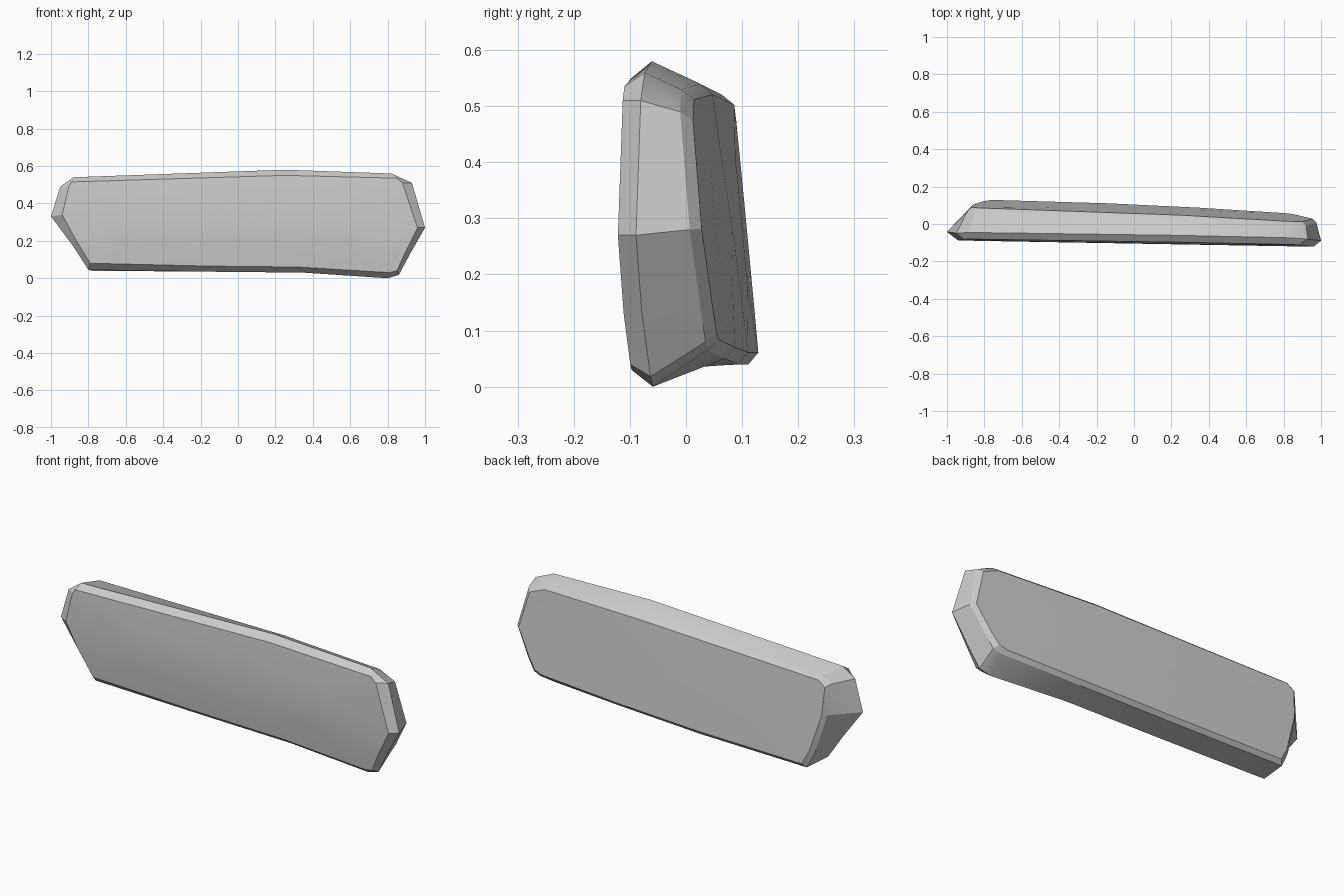
import bpy, bmesh, math

if "Cube" in bpy.data.objects:
    bpy.data.objects.remove(bpy.data.objects["Cube"])

# Outlines in (x, z), clockwise from the left tip; the rings match point for point
front_face = [(-.94, .34), (-.905, .49), (-.89, .515), (.25, .55), (.85, .535), (.88, .51), (.96, .27),
              (.89, .13), (.85, .04), (.81, .03), (.32, .06), (-.15, .065), (-.79, .08), (-.87, .21)]
front_rim = [(-1, .33), (-.95, .49), (-.88, .54), (.25, .58), (.82, .56), (.93, .51), (1, .27),
             (.92, .13), (.86, .018), (.80, 0), (.35, .03), (-.15, .035), (-.80, .045), (-.88, .17)]
back_rim = [(-.88, .33), (-.89, .49), (-.85, .52), (.25, .54), (.83, .53), (.92, .49), (.975, .28),
            (.90, .14), (.86, .08), (.82, .065), (.35, .05), (-.15, .04), (-.78, .04), (-.82, .12)]
CX, CZ = 0.02, 0.3


def front_y(x, z):
    return -0.105 - 0.018 * x + 0.25 * (z - 0.33) ** 2


def back_y(x, z):
    return 0.1 - 0.043 * x - 0.1 * z + 0.011 * (1 - (x / 0.85) ** 2)


def shrink(outline, sx, sz):
    return [(CX + (x - CX) * sx, CZ + (z - CZ) * sz) for x, z in outline]


bm = bmesh.new()


def ring(outline, surface, offset):
    return [bm.verts.new((x, surface(x, z) + offset(x), z)) for x, z in outline]


# Rings from the front surface, over the chamfers, to the back surface
back_face = shrink(back_rim, 0.978, 0.92)
rings = [
    ring(shrink(front_face, .6, .5), front_y, lambda x: 0),
    ring(front_face, front_y, lambda x: 0),
    ring(front_rim, front_y, lambda x: .045 if x < -.97 else .033),
    ring(back_rim, back_y, lambda x: -.02),
    ring(back_face, back_y, lambda x: 0),
    ring(shrink(back_face, .6, .5), back_y, lambda x: 0),
]
n = len(front_face)
for a, b in zip(rings, rings[1:]):
    for i in range(n):
        j = (i + 1) % n
        bm.faces.new((a[i], a[j], b[j], b[i]))

# Close the middle of both broad sides
for loop, surface in ((rings[0], front_y), (rings[-1], back_y)):
    centre = bm.verts.new((CX, surface(CX, CZ), CZ))
    for i in range(n):
        bm.faces.new((loop[i], loop[(i + 1) % n], centre))
bmesh.ops.recalc_face_normals(bm, faces=bm.faces)

mesh = bpy.data.meshes.new("stone_slab")
bm.to_mesh(mesh)
bm.free()
slab = bpy.data.objects.new("stone_slab", mesh)
bpy.context.collection.objects.link(slab)

# Crisp chamfers, soft broad sides
bpy.context.view_layer.objects.active = slab
slab.select_set(True)
bpy.ops.object.shade_smooth_by_angle(angle=math.radians(22))
